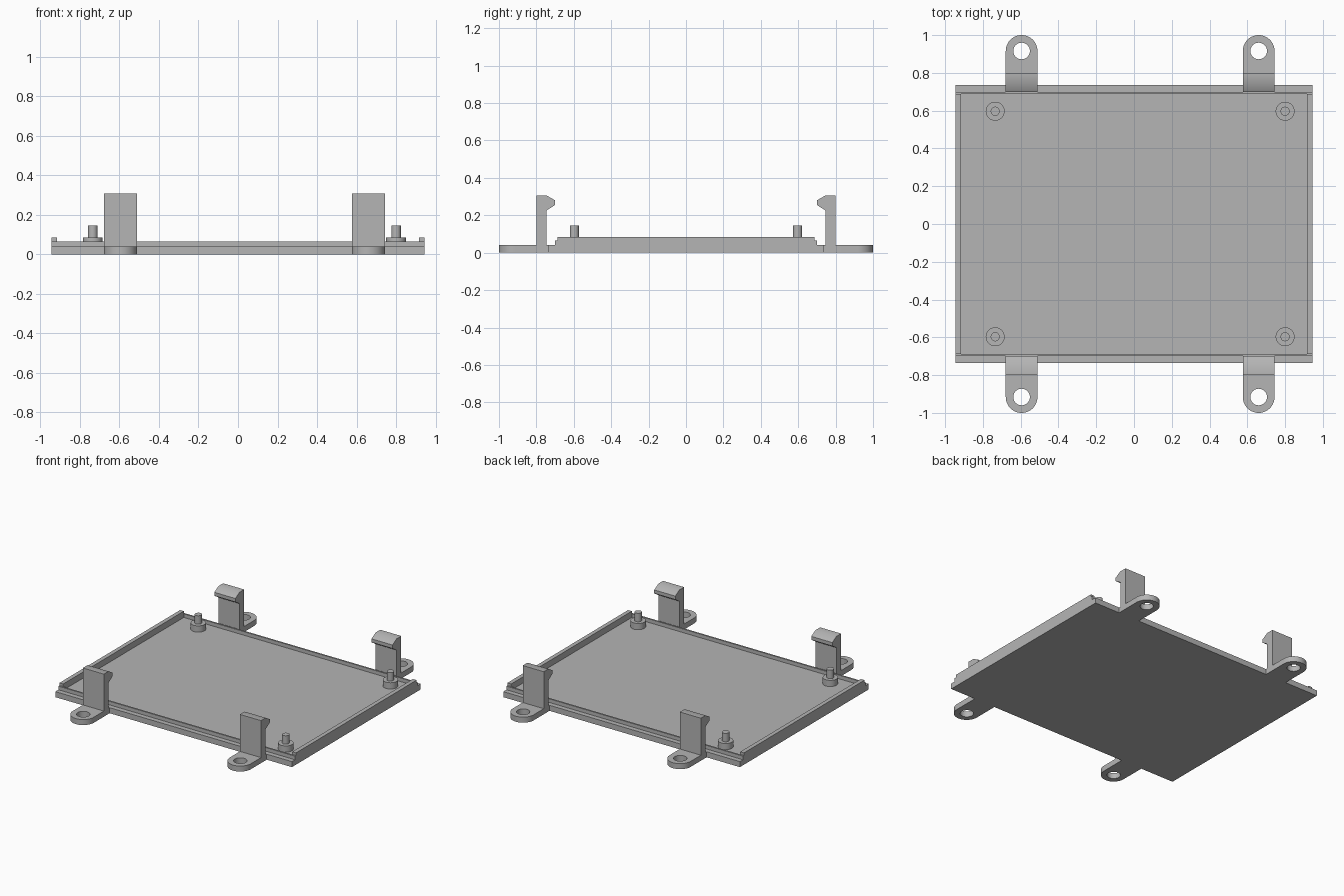
import bpy, bmesh, math
from mathutils import Vector

cube = bpy.data.objects.get("Cube")
if cube:
    bpy.data.objects.remove(cube, do_unlink=True)

grey = bpy.data.materials.new("plain_grey")
grey.use_nodes = True
grey.diffuse_color = (0.46, 0.46, 0.46, 1)
grey.node_tree.nodes["Principled BSDF"].inputs["Base Color"].default_value = grey.diffuse_color

HALF_X, HALF_Y = 0.945, 0.735    # tray footprint
FLOOR = 0.04                     # floor and tab thickness
RIM_OUT, RIM_IN, RIM_TOP = 0.70, 0.688, 0.066
END_TOP, END_WIDTH = 0.085, 0.03
CLIP_X, CLIP_HALF = (-0.595, 0.66), 0.084
PEG_X, PEG_Y = (-0.735, 0.80), 0.597


def finish(name, bm):
    """Clean the mesh, shade it and put it in the scene."""
    bmesh.ops.remove_doubles(bm, verts=bm.verts, dist=0.0001)
    bmesh.ops.recalc_face_normals(bm, faces=bm.faces)
    me = bpy.data.meshes.new(name)
    bm.to_mesh(me)
    bm.free()
    me.materials.clear()
    me.materials.append(grey)
    me.shade_smooth()
    me.set_sharp_from_angle(angle=math.radians(30))
    ob = bpy.data.objects.new(name, me)
    bpy.context.collection.objects.link(ob)
    return ob


def extrude_x(name, profile, x0, x1):
    """Extrude a (y, z) profile from x0 to x1."""
    bm = bmesh.new()
    face = bm.faces.new([bm.verts.new((x0, y, z)) for y, z in profile])
    out = bmesh.ops.extrude_face_region(bm, geom=[face], use_keep_orig=True)
    moved = [v for v in out["geom"] if isinstance(v, bmesh.types.BMVert)]
    bmesh.ops.translate(bm, verts=moved, vec=(x1 - x0, 0, 0))
    return finish(name, bm)


def arc(cx, cy, r, start, end, steps):
    """Points on an arc, angles in degrees."""
    angles = [math.radians(start + (end - start) * i / steps) for i in range(steps + 1)]
    return [(cx + r * math.cos(a), cy + r * math.sin(a)) for a in angles]


def plate_with_hole(name, outlines, height):
    """Fill nested outlines as a flat plate standing on z = 0."""
    cu = bpy.data.curves.new(name, "CURVE")
    cu.dimensions = "2D"
    cu.fill_mode = "BOTH"
    cu.extrude = height / 2
    for pts in outlines:
        sp = cu.splines.new("POLY")
        sp.points.add(len(pts) - 1)
        for p, (x, y) in zip(sp.points, pts):
            p.co = (x, y, 0, 1)
        sp.use_cyclic_u = True
    temp = bpy.data.objects.new(name + "_outline", cu)
    me = bpy.data.meshes.new_from_object(temp)
    bm = bmesh.new()
    bm.from_mesh(me)
    bmesh.ops.translate(bm, verts=bm.verts, vec=(0, 0, height / 2))
    bpy.data.objects.remove(temp)
    bpy.data.curves.remove(cu)
    bpy.data.meshes.remove(me)
    return finish(name, bm)


def cylinder(name, x, y, r, z0, z1):
    bm = bmesh.new()
    bmesh.ops.create_cone(bm, cap_ends=True, segments=40, radius1=r, radius2=r, depth=z1 - z0)
    bmesh.ops.translate(bm, verts=bm.verts, vec=Vector((x, y, (z0 + z1) / 2)))
    return finish(name, bm)


# Tray: floor with an outer ledge and a low rim along each long side
half = [(HALF_Y, 0), (HALF_Y, FLOOR), (RIM_OUT, FLOOR), (RIM_OUT, RIM_TOP),
        (RIM_IN, RIM_TOP), (RIM_IN, FLOOR)]
extrude_x("tray", half + [(-y, z) for y, z in reversed(half)], -HALF_X, HALF_X)

# Taller rims on the two ends
for side, s in (("left", 1), ("right", -1)):
    extrude_x(side + "_end_rim",
              [(-RIM_IN, FLOOR), (RIM_IN, FLOOR), (RIM_IN, END_TOP), (-RIM_IN, END_TOP)],
              s * (HALF_X - END_WIDTH), s * HALF_X)

# Snap clips, screw tabs and board pegs at the four corners
clip = [(0.80, FLOOR), (0.80, 0.307), (0.747, 0.307), (0.70, 0.28),
        (0.70, 0.255), (0.747, 0.225), (0.747, FLOOR)]
for end, s in (("back", 1), ("front", -1)):
    for side, cx, px in zip(("right", "left"), CLIP_X, PEG_X):
        tag = end + "_" + side
        extrude_x(tag + "_clip", [(s * y, z) for y, z in clip], cx - CLIP_HALF, cx + CLIP_HALF)
        hole_y = 1 - CLIP_HALF
        outline = [(cx + CLIP_HALF, HALF_Y)] + arc(cx, hole_y, CLIP_HALF, 0, 180, 24) \
            + [(cx - CLIP_HALF, HALF_Y)]
        hole = arc(cx, hole_y, 0.044, 0, 360, 32)[:-1]
        plate_with_hole(tag + "_screw_tab",
                        [[(x, s * y) for x, y in pts] for pts in (outline, hole)], FLOOR)
        cylinder(tag + "_standoff", px, s * PEG_Y, 0.05, FLOOR, END_TOP)
        cylinder(tag + "_pin", px, s * PEG_Y, 0.024, END_TOP, 0.146)
